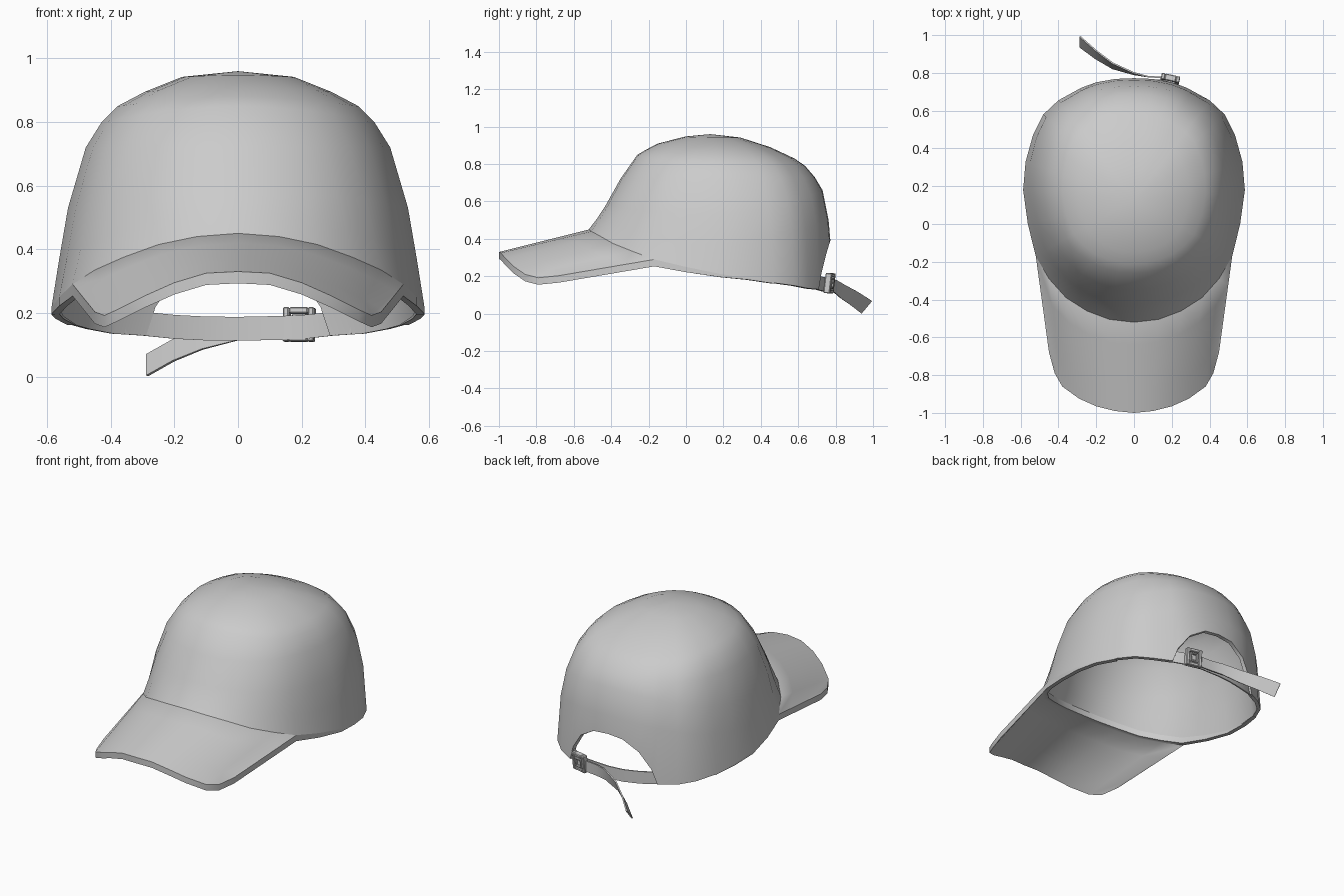
import bpy, bmesh, math
from mathutils import Vector, Matrix

if "Cube" in bpy.data.objects:
    bpy.data.objects.remove(bpy.data.objects["Cube"])


def finish(name, bm, thickness=0.0, angle=40):
    bmesh.ops.remove_doubles(bm, verts=bm.verts, dist=0.0005)
    bmesh.ops.recalc_face_normals(bm, faces=bm.faces)
    me = bpy.data.meshes.new(name)
    bm.to_mesh(me)
    bm.free()
    ob = bpy.data.objects.new(name, me)
    bpy.context.collection.objects.link(ob)
    bpy.ops.object.select_all(action='DESELECT')
    ob.select_set(True)
    bpy.context.view_layer.objects.active = ob
    if thickness:
        mod = ob.modifiers.new("Shell", 'SOLIDIFY')
        mod.thickness = thickness
        mod.offset = -1
        bpy.ops.object.modifier_apply(modifier=mod.name)
    bpy.ops.object.shade_smooth_by_angle(angle=math.radians(angle))
    return ob


def loft(bm, rows, closed=False):
    vs = [[bm.verts.new(p) for p in row] for row in rows]
    n = len(vs[0])
    for a, b in zip(vs, vs[1:]):
        for i in range(n if closed else n - 1):
            j = (i + 1) % n
            bm.faces.new((a[i], a[j], b[j], b[i]))
    return vs


def flip(p):
    return (-p[0], p[1], p[2])


# Half of the crown's lower edge, front to back; the last points arch over the opening
rim = [(0, -.52, .45), (.13, -.505, .44), (.25, -.46, .415), (.36, -.39, .375),
       (.45, -.29, .335), (.52, -.17, .29), (.562, 0, .25), (.587, .18, .213),
       (.574, .33, .19), (.535, .47, .165), (.48, .58, .15), (.4, .655, .135),
       (.3, .71, .13), (.27, .725, .22), (.2, .75, .32), (.1, .768, .38), (0, .772, .39)]
ring = rim + [flip(p) for p in rim[-2:0:-1]]
APEX = Vector((0, .13, .96))

# Rising (radius factor, z) profiles at front, side and back
front = [(.93, .51), (.86, .58), (.74, .72), (.6, .85), (.52, .88), (.43, .91), (.2, .948)]
side = [(.957, .37), (.91, .53), (.815, .72), (.73, .80), (.645, .85), (.5, .895), (.3, .942)]
back = [(.985, .50), (.935, .66), (.87, .73), (.79, .79), (.70, .83), (.5, .89), (.25, .942)]

# Crown
bm = bmesh.new()
rows = [ring]
for f, s, b in zip(front, side, back):
    row = []
    for p in ring:
        v = Vector(p) - APEX
        c = v.y / math.hypot(v.x, v.y)
        end = f if c < 0 else b
        w = c * c
        r, z = (end[k] * w + s[k] * (1 - w) for k in (0, 1))
        row.append((v.x * r, APEX.y + v.y * r, z))
    rows.append(row)
top = loft(bm, rows, True)[-1]
tip = bm.verts.new(APEX)
for i, v in enumerate(top):
    bm.faces.new((v, top[(i + 1) % len(top)], tip))
finish("crown", bm, 0.022)

# Brim: top sheet from inside the crown edge to the outer edge, extruded downwards;
# behind the brim it tapers into the crown's lower edge
outer = [(0, -1, .33), (.1, -.99, .325), (.2, -.965, .295), (.29, -.925, .255),
         (.38, -.86, .21), (.42, -.79, .192), (.45, -.68, .203)]
attach = rim[:6] + [rim[5]] + rim[5:10]
edge = outer + rim[5:10]
inside = [(x * .955, .13 + (y - .13) * .955, z) for x, y, z in attach]
ins, att, out = [[flip(p) for p in half[:0:-1]] + half for half in (inside, attach, edge)]
bm = bmesh.new()
steps = 4
loft(bm, [ins] + [[Vector(a).lerp(Vector(b), k / steps) for a, b in zip(att, out)]
                  for k in range(steps + 1)])
bmesh.ops.remove_doubles(bm, verts=bm.verts, dist=0.0005)
bmesh.ops.dissolve_degenerate(bm, edges=bm.edges, dist=0.0005)
ext = bmesh.ops.extrude_face_region(bm, geom=bm.faces[:], use_keep_orig=True)
for g in ext["geom"]:
    if isinstance(g, bmesh.types.BMVert):
        g.co.z -= .037 * min(1, max(.1, (.47 - g.co.y) / .62))
finish("brim", bm)


# Straps: ribbons along (x, y, z, lean) centre points
def ribbon(name, path, width):
    bm = bmesh.new()
    rows = [[(x, y - lean, z - width / 2), (x, y + lean, z + width / 2)]
            for x, y, z, lean in path]
    loft(bm, rows)
    finish(name, bm, 0.008)


ribbon("back_strap", [(-.36, .66, .17, 0), (-.3, .70, .166, 0), (-.2, .735, .156, 0),
                      (-.1, .76, .151, 0), (0, .77, .15, 0), (.14, .765, .153, 0),
                      (.22, .745, .157, 0), (.3, .70, .166, 0), (.36, .66, .17, 0)], .075)
ribbon("loose_strap_end", [(.23, .768, .157, 0), (.14, .78, .152, 0), (.07, .785, .15, 0),
                           (0, .80, .147, .004), (-.11, .84, .118, .014),
                           (-.2, .90, .081, .022), (-.283, .967, .034, .028)], .067)

# Buckle: square frame, smaller inner frame, all from bevelled bars
bm = bmesh.new()


def bar(cx, cy, cz, sx, sy, sz):
    m = Matrix.Translation((cx, cy, cz)) @ Matrix.Diagonal((sx, sy, sz, 1))
    bmesh.ops.create_cube(bm, size=1, matrix=m)


for w, h, t, y, d in ((.10, .108, .02, 0, .034), (.056, .06, .012, .008, .022)):
    for s in (-1, 1):
        bar(s * (w - t) / 2, y, 0, t, d, h)
        bar(0, y, s * (h - t) / 2, w - 2 * t, d, t)
bmesh.ops.bevel(bm, geom=bm.edges[:], offset=.004, segments=1, affect='EDGES')
bmesh.ops.transform(bm, verts=bm.verts, matrix=Matrix.Translation((.192, .768, .163))
                    @ Matrix.Rotation(-.22, 4, 'Z') @ Matrix.Rotation(-.12, 4, 'X'))
finish("buckle", bm, angle=30)
